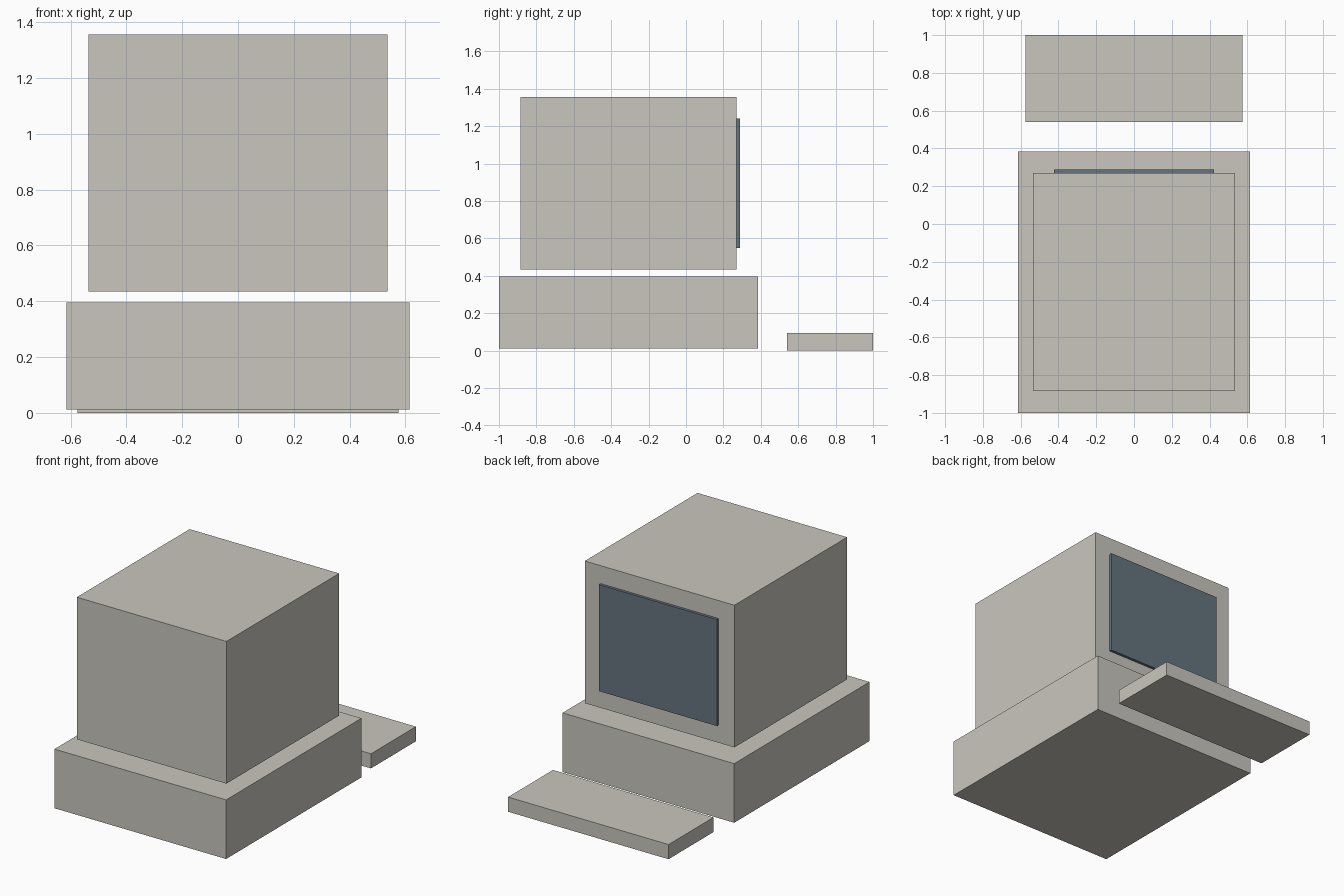
import bpy
import bmesh
from mathutils import Vector

cube = bpy.data.objects.get("Cube")
if cube:
    bpy.data.objects.remove(cube, do_unlink=True)


def make_material(name, rgb):
    mat = bpy.data.materials.new(name)
    mat.use_nodes = True
    color = (*rgb, 1.0)
    mat.diffuse_color = color
    mat.node_tree.nodes["Principled BSDF"].inputs["Base Color"].default_value = color
    return mat


def make_box(name, width, y_range, z_range, mat):
    """Box centred on x, spanning the given depth and height ranges."""
    low = Vector((-width / 2, y_range[0], z_range[0]))
    high = Vector((width / 2, y_range[1], z_range[1]))
    bm = bmesh.new()
    bmesh.ops.create_cube(bm, size=1.0)
    bmesh.ops.scale(bm, vec=high - low, verts=bm.verts)
    mesh = bpy.data.meshes.new(name)
    bm.to_mesh(mesh)
    bm.free()
    mesh.materials.append(mat)
    obj = bpy.data.objects.new(name, mesh)
    obj.location = (low + high) / 2
    bpy.context.collection.objects.link(obj)
    return obj


beige = make_material("beige plastic", (0.59, 0.565, 0.515))
slate = make_material("slate glass", (0.133, 0.175, 0.21))

# Computer case, with the monitor hovering just above it
make_box("computer_case", 1.23, (-1.0, 0.385), (0.012, 0.395), beige)
make_box("monitor_housing", 1.072, (-0.884, 0.27), (0.435, 1.356), beige)

# Thin screen on the monitor's +y face
make_box("screen", 0.846, (0.268, 0.288), (0.55, 1.24), slate)

# Keyboard slab lying in front of the screen side
make_box("keyboard", 1.15, (0.54, 1.0), (0.0, 0.095), beige)
